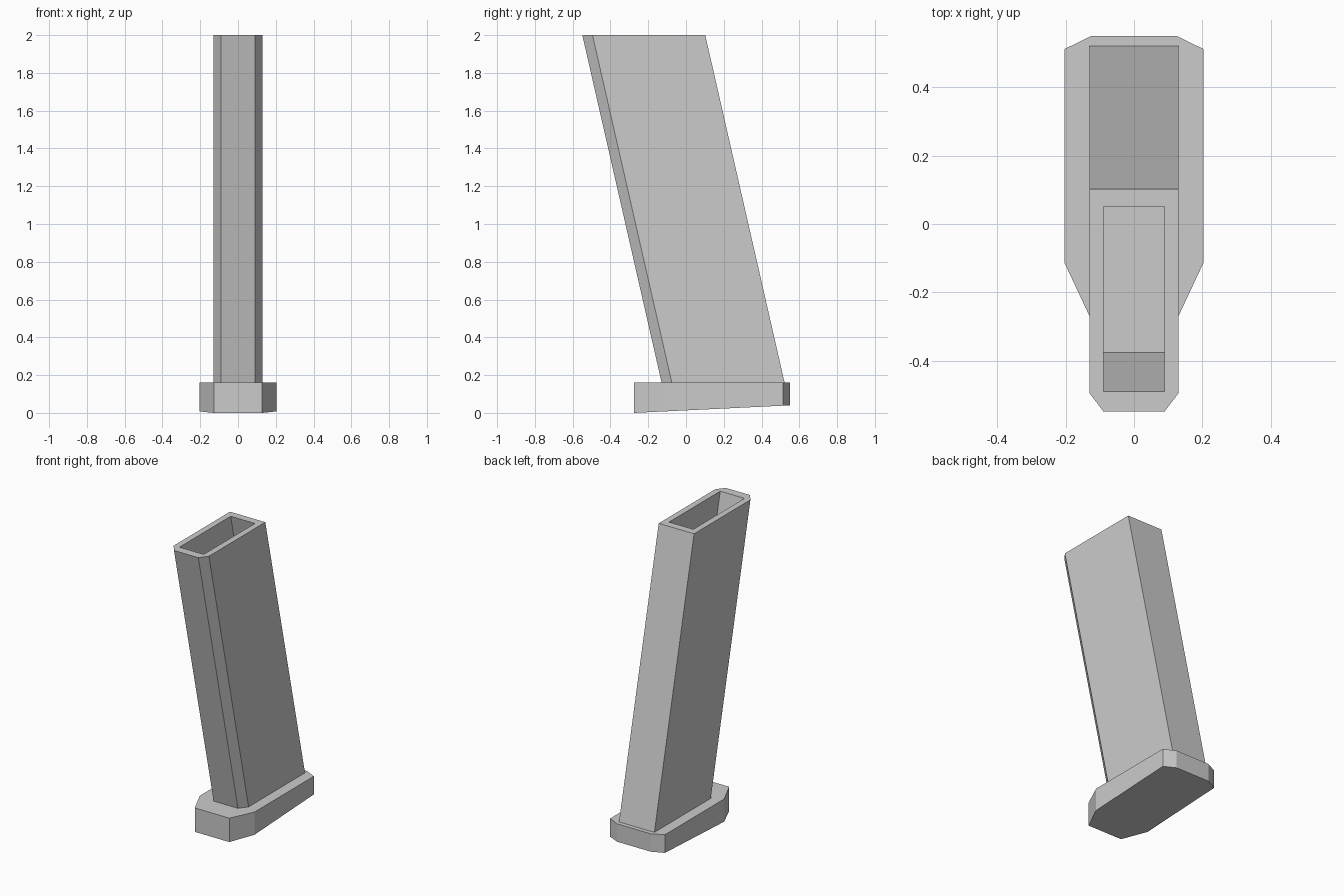
import bpy
import bmesh

cube = bpy.data.objects.get("Cube")
if cube:
    bpy.data.objects.remove(cube, do_unlink=True)

grey = bpy.data.materials.new("light_grey")
grey.use_nodes = True
colour = (0.6, 0.6, 0.6, 1)
grey.diffuse_color = colour
grey.node_tree.nodes["Principled BSDF"].inputs["Base Color"].default_value = colour

LEAN = -0.42 / 1.84  # y shift per unit of height
BASE_TOP, TOP = 0.16, 2.0


def mirrored(half):
    """Close a right-hand half outline, listed front to back, across x."""
    return half + [(-x, y) for x, y in reversed(half)]


def add_ring(bm, outline, height):
    return [bm.verts.new((x, y, height(y))) for x, y in outline]


def leaning_ring(bm, outline, z):
    shift = LEAN * (z - TOP)
    return add_ring(bm, [(x, y + shift) for x, y in outline], lambda y: z)


def bridge(bm, lower, upper):
    for i in range(len(lower)):
        j = (i + 1) % len(lower)
        bm.faces.new((lower[i], lower[j], upper[j], upper[i]))


def finish(bm, name):
    bmesh.ops.recalc_face_normals(bm, faces=bm.faces[:])
    mesh = bpy.data.meshes.new(name)
    bm.to_mesh(mesh)
    bm.free()
    mesh.materials.append(grey)
    obj = bpy.data.objects.new(name, mesh)
    bpy.context.collection.objects.link(obj)


# Base plate: chamfered outline, underside rising to the back
bm = bmesh.new()
outline = mirrored([(0.128, -0.275), (0.203, -0.115), (0.203, 0.513), (0.125, 0.551)])
bottom = add_ring(bm, outline, lambda y: 0.04 * (y + 0.275) / 0.826)
top = add_ring(bm, outline, lambda y: BASE_TOP)
bridge(bm, bottom, top)
bm.faces.new(bottom[::-1])
bm.faces.new(top)
finish(bm, "base_plate")

# Leaning hollow body: chamfered front, rim and a shallow well with a flat floor
bm = bmesh.new()
shell = mirrored([(0.09, -0.549), (0.131, -0.495), (0.131, 0.102)])
well = mirrored([(0.09, -0.491), (0.09, 0.051)])
foot = leaning_ring(bm, shell, BASE_TOP - 0.05)
rim = leaning_ring(bm, shell, TOP)
mouth = leaning_ring(bm, well, TOP)
floor = leaning_ring(bm, well, 1.5)
bridge(bm, foot, rim)
bridge(bm, floor, mouth)
bm.faces.new(foot[::-1])
bm.faces.new(floor)
# Rim faces: front, right, back, left
f_r, s_r, b_r, b_l, s_l, f_l = rim
m_fr, m_br, m_bl, m_fl = mouth
for face in ((f_l, f_r, m_fr, m_fl), (f_r, s_r, m_fr), (s_r, b_r, m_br, m_fr),
             (b_r, b_l, m_bl, m_br), (b_l, s_l, m_fl, m_bl), (s_l, f_l, m_fl)):
    bm.faces.new(face)
finish(bm, "leaning_body")
